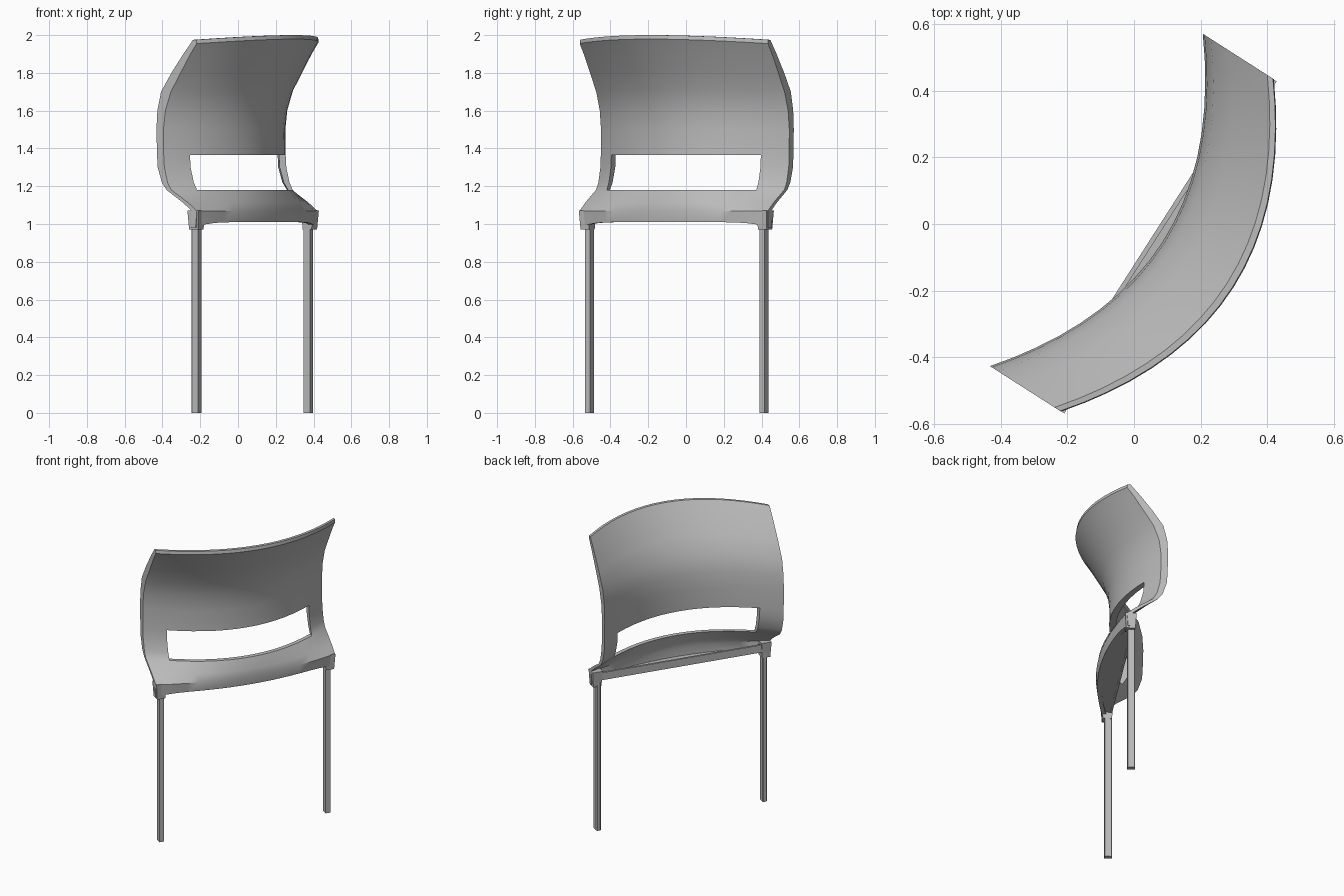
import bpy, bmesh, math

if "Cube" in bpy.data.objects:
    bpy.data.objects.remove(bpy.data.objects["Cube"], do_unlink=True)

grey = bpy.data.materials.new("grey plastic")
GREY = (0.5, 0.5, 0.5, 1)
grey.diffuse_color = GREY
grey.use_nodes = True
grey.node_tree.nodes["Principled BSDF"].inputs["Base Color"].default_value = GREY

HALF = 0.592                  # half width of the chair back
CU, SU = 0.539, 0.842         # direction of the chair's width in plan


def place(u, v, z):
    """u runs across the width, v from the hollow side to the bulging side."""
    return (CU * u + SU * v, SU * u - CU * v, z)


def finish(bm, name, smooth=False):
    bmesh.ops.recalc_face_normals(bm, faces=bm.faces)
    mesh = bpy.data.meshes.new(name)
    bm.to_mesh(mesh)
    bm.free()
    mesh.materials.append(grey)
    obj = bpy.data.objects.new(name, mesh)
    bpy.context.collection.objects.link(obj)
    if smooth:
        bpy.ops.object.select_all(action="DESELECT")
        obj.select_set(True)
        bpy.context.view_layer.objects.active = obj
        bpy.ops.object.shade_smooth_by_angle(angle=math.radians(35))
    return obj


# Backrest profile: height, hollow side, bulging side, depth of the plan curve
PROFILE = [
    (1.010, 0.085, 0.112, 0.100), (1.070, 0.088, 0.120, 0.100),
    (1.115, 0.030, 0.062, 0.150), (1.180, -0.070, -0.040, 0.225),
    (1.220, -0.100, -0.064, 0.235), (1.300, -0.126, -0.084, 0.235),
    (1.365, -0.130, -0.088, 0.235), (1.500, -0.134, -0.090, 0.235),
    (1.600, -0.128, -0.078, 0.235), (1.700, -0.105, -0.043, 0.235),
    (1.800, -0.040, 0.018, 0.235), (1.900, 0.035, 0.080, 0.235),
    (1.955, 0.080, 0.119, 0.235), (1.975, 0.096, 0.116, 0.235)]
SLOT_U, SLOT_ROWS = 0.47, (3, 4, 5)
COLS = [-HALF, -0.53] + [SLOT_U * k / 7 for k in range(-7, 8)] + [0.53, HALF]


def shell_point(i, j, side):
    z, inner, outer, depth = PROFILE[j]
    t = COLS[i] / HALF
    z += 0.025 * (1 - t * t) * max(0, (z - 1.5) / 0.475)   # crowned top rim
    if j == 0:
        z -= 0.03 * t ** 8                                 # ends dip to the legs
    return place(COLS[i], (outer if side else inner) + depth * (1 - t * t), z)


def build_backrest():
    bm = bmesh.new()
    nc, nr = len(COLS) - 1, len(PROFILE) - 1
    verts = {(i, j, s): bm.verts.new(shell_point(i, j, s))
             for i in range(nc + 1) for j in range(nr + 1) for s in (0, 1)}

    def solid(i, j):
        in_slot = j in SLOT_ROWS and abs(COLS[i] + COLS[i + 1]) / 2 < SLOT_U
        return 0 <= j < nr and not in_slot

    def filled(i, j):
        return 0 <= i < nc and solid(i, j)

    for i in range(nc):
        for j in range(nr):
            if not filled(i, j):
                continue
            ring = [(i, j), (i + 1, j), (i + 1, j + 1), (i, j + 1)]
            for s in (0, 1):
                bm.faces.new([verts[a, b, s] for a, b in ring])
            # walls around the rim and the slot
            for k, (di, dj) in enumerate([(0, -1), (1, 0), (0, 1), (-1, 0)]):
                if not filled(i + di, j + dj):
                    p, q = ring[k], ring[(k + 1) % 4]
                    bm.faces.new([verts[p + (0,)], verts[q + (0,)],
                                  verts[q + (1,)], verts[p + (1,)]])
    loose = [v for v in bm.verts if not v.link_faces]
    bmesh.ops.delete(bm, geom=loose, context="VERTS")
    return finish(bm, "backrest", True)


def prism(name, outline, z0, z1, shrink=1.0):
    """Extrude a plan outline of (u, v) points; shrink scales the lower end."""
    bm = bmesh.new()
    cu = sum(p[0] for p in outline) / len(outline)
    cv = sum(p[1] for p in outline) / len(outline)
    low = [bm.verts.new(place(cu + (u - cu) * shrink, cv + (v - cv) * shrink, z0))
           for u, v in outline]
    high = [bm.verts.new(place(u, v, z1)) for u, v in outline]
    bm.faces.new(low)
    bm.faces.new(high)
    for k in range(len(outline)):
        n = (k + 1) % len(outline)
        bm.faces.new([low[k], low[n], high[n], high[k]])
    return finish(bm, name)


def box(u, v, wu, wv):
    return [(u - wu / 2, v - wv / 2), (u + wu / 2, v - wv / 2),
            (u + wu / 2, v + wv / 2), (u - wu / 2, v + wv / 2)]


build_backrest()

# Straight rail and the thin plate joining it to the curved apron
prism("rear_rail", box(0, 0.073, 1.10, 0.014), 1.01, 1.06)
arc = [(u, 0.095 + 0.1 * (1 - (u / HALF) ** 2)) for u in COLS[1:-1]]
prism("under_plate", arc + [(0.53, 0.07), (-0.53, 0.07)], 1.012, 1.022)

# Legs with tapered sockets, one on each side
for side, label in ((-1, "right"), (1, "left")):
    u = side * 0.549
    w, d, c = 0.015, 0.023, 0.006
    leg = [(u - w, 0.088 - d + c), (u - w + c, 0.088 - d), (u + w - c, 0.088 - d),
           (u + w, 0.088 - d + c), (u + w, 0.088 + d), (u - w, 0.088 + d)]
    prism(label + "_leg", leg, 0, 1.03)
    prism(label + "_leg_socket", box(side * 0.558, 0.095, 0.066, 0.07),
          0.97, 1.072, 0.8)
